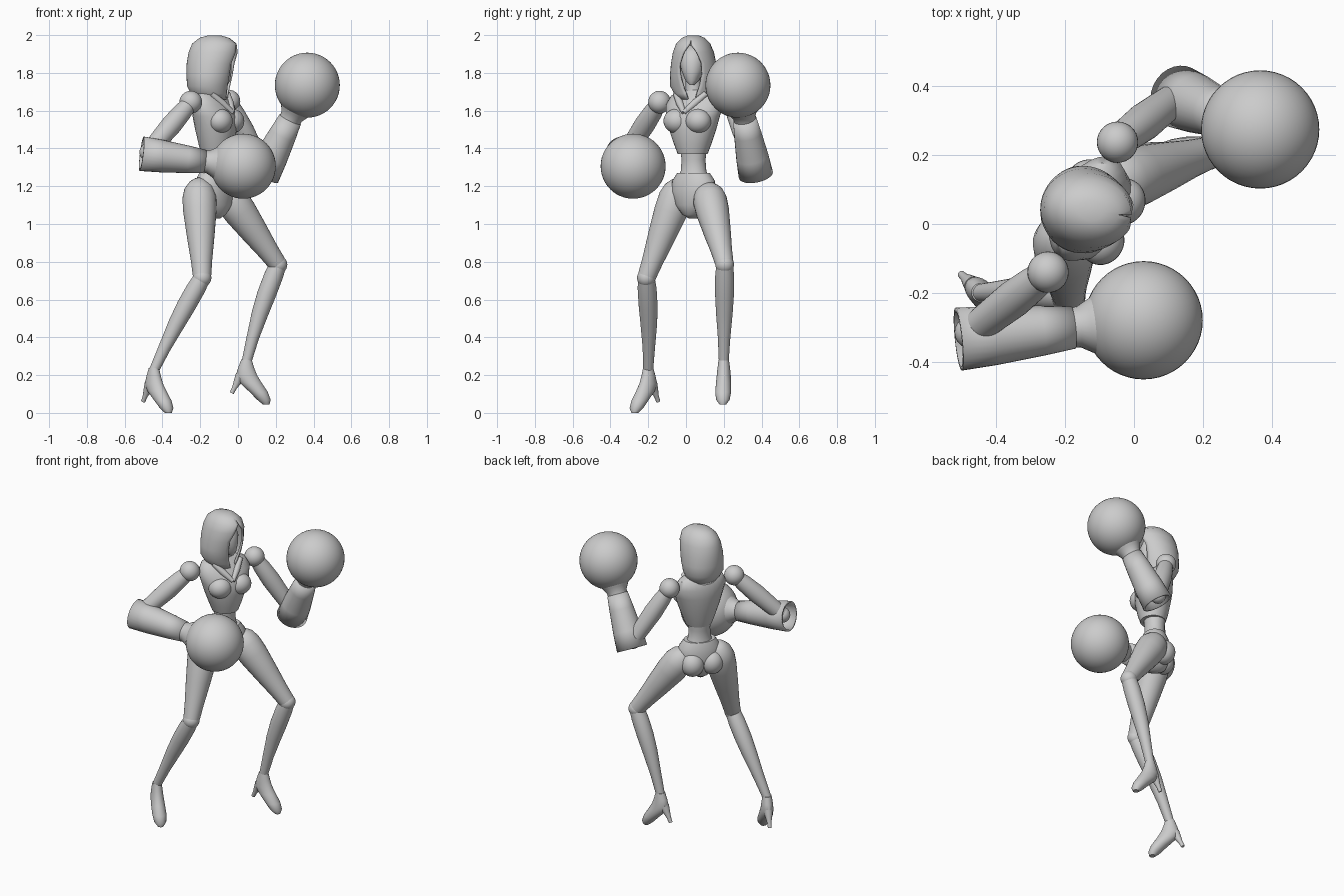
import bpy, bmesh
from math import sin, cos, pi, asin, radians
from mathutils import Vector as V, Matrix

cube = bpy.data.objects.get("Cube")
if cube:
    bpy.data.objects.remove(cube)

UP = V((0, 0, 1))
grey = bpy.data.materials.new("plain_grey")
grey.use_nodes = True
grey.diffuse_color = (0.6, 0.6, 0.6, 1)
grey.node_tree.nodes["Principled BSDF"].inputs["Base Color"].default_value = (0.6, 0.6, 0.6, 1)
parts = []


def finish(name, bm, thickness=0):
    bmesh.ops.recalc_face_normals(bm, faces=bm.faces)
    mesh = bpy.data.meshes.new(name)
    bm.to_mesh(mesh)
    bm.free()
    mesh.materials.append(grey)
    ob = bpy.data.objects.new(name, mesh)
    bpy.context.collection.objects.link(ob)
    if thickness:
        mod = ob.modifiers.new("shell", "SOLIDIFY")
        mod.thickness = thickness
        mod.offset = -1
    parts.append(ob)
    return ob


def bridge(bm, rows, closed=True):
    for a, b in zip(rows, rows[1:]):
        n = len(a)
        for i in range(n if closed else n - 1):
            j = (i + 1) % n
            bm.faces.new((a[i], a[j], b[j], b[i]))


def loft(name, rings, side, fwd, capped=True, thickness=0, n=28):
    """Skin elliptical rings given as (centre, side radius, forward radius)."""
    bm = bmesh.new()
    rows = []
    for c, a, b in rings:
        angles = [2 * pi * i / n for i in range(n)]
        rows.append([bm.verts.new(c + side * a * cos(t) + fwd * b * sin(t)) for t in angles])
    bridge(bm, rows)
    if capped:
        bm.faces.new(rows[0])
        bm.faces.new(rows[-1])
    return finish(name, bm, thickness)


def limb(name, p, q, profile, capped=True, thickness=0, bulge=V()):
    """Round tube from p to q, profile is (fraction, radius)."""
    axis = (q - p).normalized()
    side = axis.cross(V((0.3, 0.9, 0.2))).normalized()
    fwd = axis.cross(side)
    rings = [(p.lerp(q, t) + bulge * sin(pi * min(max(t, 0), 1)), r, r) for t, r in profile]
    return loft(name, rings, side, fwd, capped, thickness)


def ball(name, centre, size, yaw=0, seg=32):
    bm = bmesh.new()
    m = Matrix.Translation(centre) @ Matrix.Rotation(yaw, 4, "Z") @ Matrix.Diagonal((*size, 1))
    bmesh.ops.create_uvsphere(bm, u_segments=seg, v_segments=seg // 2, radius=1, matrix=m)
    return finish(name, bm)


def heading(x, y):
    f = V((x, y, 0)).normalized()
    return f, UP.cross(f)


def column(name, centre, rows, fwd, side):
    """Upright loft, rows are (height, lean forward, half width, half depth)."""
    return loft(name, [(centre + UP * z + fwd * f, w, d) for z, f, w, d in rows], side, fwd)


# Torso, twisted toward the right
chest_f, chest_s = heading(0.88, -0.47)
chest_yaw = radians(-28)
core = V((-0.125, 0.04, 0))
column("ribcage", core, [(1.37, 0.01, 0.08, 0.075), (1.42, 0.01, 0.1, 0.09), (1.5, 0.01, 0.13, 0.105),
                         (1.57, 0.005, 0.15, 0.11), (1.63, -0.01, 0.165, 0.095),
                         (1.68, -0.02, 0.14, 0.07), (1.71, -0.02, 0.07, 0.05)], chest_f, chest_s)
column("abdomen", core, [(1.42, 0, 0.075, 0.07), (1.34, 0, 0.064, 0.06),
                         (1.28, 0, 0.07, 0.06), (1.22, 0, 0.1, 0.08)], chest_f, chest_s)
hip_f, hip_s = heading(0.8, -0.6)
column("pelvis", core, [(1.27, 0, 0.095, 0.07), (1.23, 0, 0.125, 0.085), (1.17, 0, 0.135, 0.09),
                        (1.1, 0, 0.105, 0.085), (1.05, 0, 0.055, 0.065), (1.03, 0, 0.02, 0.035)], hip_f, hip_s)
for label, s in (("left", 1), ("right", -1)):
    ball(label + "_bust", core + chest_s * 0.065 * s + chest_f * 0.07 + UP * 1.545,
         (0.065, 0.07, 0.065), chest_yaw)
    ball(label + "_buttock", core + hip_s * 0.06 * s - hip_f * 0.05 + UP * 1.13,
         (0.07, 0.07, 0.075), chest_yaw)
    # Crossed collar bands
    limb(label + "_collar", core + chest_s * 0.09 * s + chest_f * 0.03 + UP * 1.69,
         core + chest_f * 0.11 + UP * 1.59, [(0, 0.015), (0.5, 0.02), (1, 0.012)])

# Neck and face inside the hood
head = V((-0.135, 0.04, 0))
limb("neck", head + UP * 1.62, head + UP * 1.78, [(0, 0.055), (0.4, 0.042), (1, 0.042)])
head_f, head_s = heading(0.99, -0.14)
column("face", head, [(1.735, 0.06, 0.012, 0.02), (1.76, 0.05, 0.036, 0.045), (1.81, 0.035, 0.058, 0.067),
                      (1.86, 0.02, 0.068, 0.08), (1.91, 0.01, 0.06, 0.07), (1.945, 0, 0.03, 0.035)], head_f, head_s)

# Hood: height, lean, half depth, half width, half opening
hood = [(1.998, 0.01, 0.035, 0.03, 0), (1.985, 0.01, 0.08, 0.06, 0), (1.955, 0.01, 0.118, 0.09, 0.004),
        (1.91, 0.005, 0.132, 0.108, 0.035), (1.85, -0.005, 0.132, 0.12, 0.06),
        (1.79, -0.012, 0.126, 0.127, 0.06), (1.73, -0.02, 0.115, 0.127, 0.045),
        (1.69, -0.015, 0.1, 0.105, 0.03), (1.66, -0.005, 0.085, 0.085, 0.02)]
bm = bmesh.new()
rows = []
for z, f, d, w, gap in hood:
    start = asin(gap / w)
    angles = [start + (2 * pi - 2 * start) * i / 36 for i in range(37)]
    rows.append([bm.verts.new(head + UP * z + head_f * (f + d * cos(t)) + head_s * w * sin(t)) for t in angles])
bridge(bm, rows, closed=False)
bm.faces.new(rows[0])
bmesh.ops.remove_doubles(bm, verts=bm.verts, dist=0.0005)
finish("hood", bm, 0.012)

# Arms, flared cuffs and round gloves
arms = {
    "right": (V((-0.25, -0.14, 1.645)), V((-0.475, -0.315, 1.38)), V((-0.51, -0.335, 1.372)), V((0.028, -0.28, 1.306))),
    "left": (V((-0.048, 0.238, 1.65)), V((0.125, 0.37, 1.31)), V((0.13, 0.37, 1.26)), V((0.367, 0.275, 1.735))),
}
for label, (shoulder, elbow, cuff, glove) in arms.items():
    ball(label + "_shoulder", shoulder, (0.06,) * 3)
    limb(label + "_upper_arm", shoulder, elbow, [(0, 0.04), (0.2, 0.05), (0.45, 0.055), (0.75, 0.05), (1, 0.045)])
    ball(label + "_elbow", elbow, (0.047,) * 3)
    limb(label + "_forearm", elbow, cuff.lerp(glove, 0.65), [(0, 0.045), (0.3, 0.052), (1, 0.045)])
    limb(label + "_cuff", cuff, glove, [(0, 0.092), (0.2, 0.086), (0.45, 0.073), (0.62, 0.062)], False, 0.012)
    limb(label + "_glove_collar", cuff, glove,
         [(0.6, 0.058), (0.65, 0.06), (0.7, 0.075), (0.75, 0.09), (0.82, 0.11)])
    ball(label + "_glove", glove, (0.172,) * 3, seg=48)

# Legs and heeled shoes
legs = {
    "right": (V((-0.205, -0.05, 1.15)), V((-0.19, -0.21, 0.715)), V((-0.445, -0.2, 0.225)), (0.73, -0.68)),
    "left": (V((-0.04, 0.125, 1.135)), V((0.212, 0.205, 0.785)), V((0.045, 0.2, 0.27)), (1, -0.05)),
}
for label, (hip, knee, ankle, toward) in legs.items():
    f, s = heading(*toward)
    limb(label + "_thigh", hip, knee, [(-0.2, 0.025), (-0.16, 0.052), (-0.08, 0.078), (0.03, 0.09), (0.2, 0.088),
                                       (0.5, 0.073), (0.8, 0.056), (0.95, 0.05), (1.02, 0.046)])
    ball(label + "_knee", knee, (0.049,) * 3)
    limb(label + "_shin", knee, ankle, [(0.03, 0.046), (0.12, 0.05), (0.3, 0.05), (0.5, 0.044),
                                        (0.75, 0.033), (1, 0.026)], bulge=f * -0.012)
    column(label + "_shoe", ankle, [(0.012, 0, 0.027, 0.028), (-0.03, -0.002, 0.033, 0.042),
                                    (-0.07, 0, 0.037, 0.056), (-0.11, 0.022, 0.04, 0.058),
                                    (-0.16, 0.065, 0.042, 0.048), (-0.2, 0.092, 0.036, 0.036),
                                    (-0.225, 0.104, 0.018, 0.018)], f, s)
    limb(label + "_heel", ankle - f * 0.03 - UP * 0.07, ankle - f * 0.078 - UP * 0.165,
         [(0, 0.028), (0.4, 0.02), (0.7, 0.013), (1, 0.011)])

# Smooth surfaces with sharp edges kept
bpy.ops.object.select_all(action="DESELECT")
for ob in parts:
    ob.select_set(True)
bpy.context.view_layer.objects.active = parts[0]
bpy.ops.object.shade_smooth_by_angle(angle=radians(40))
